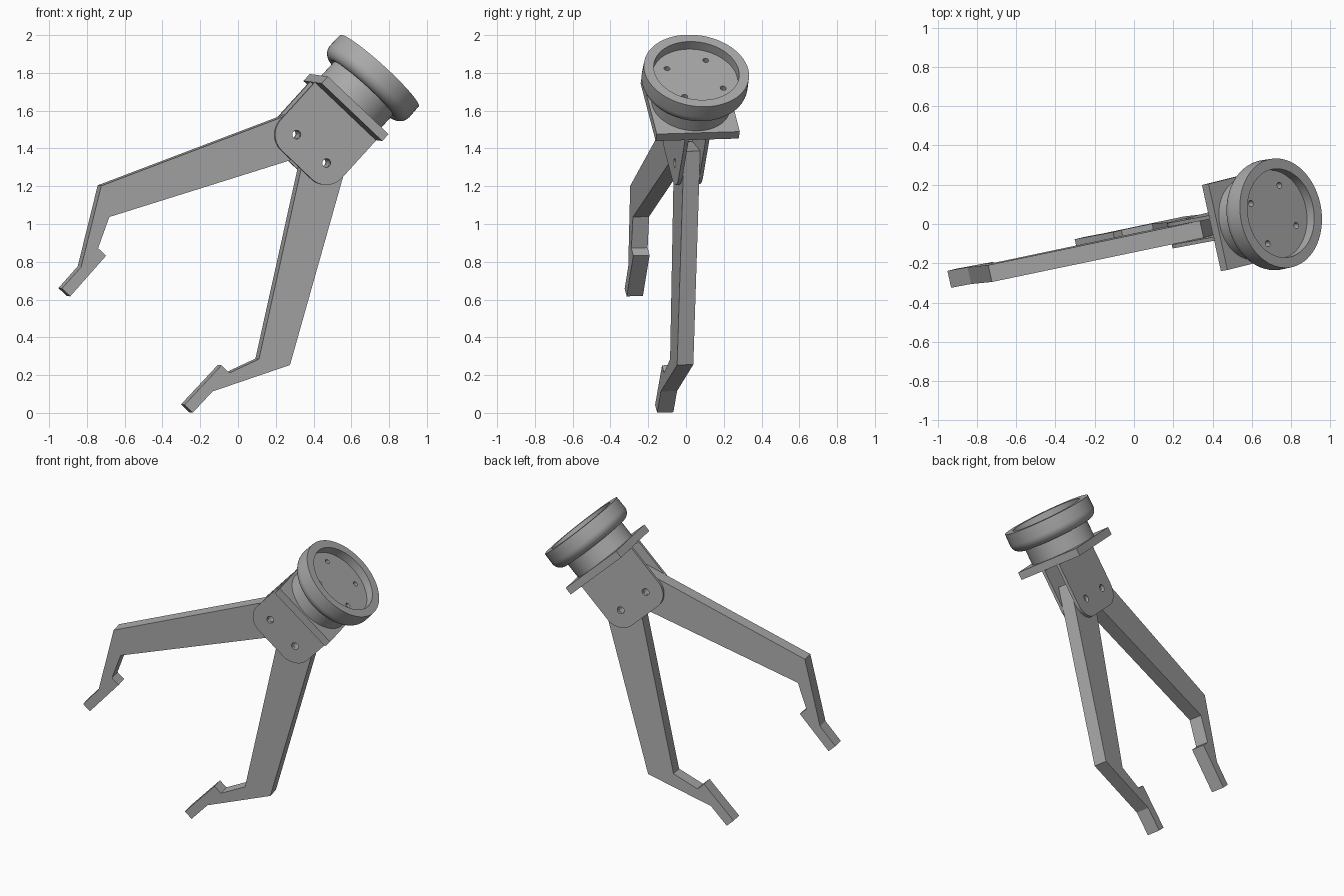
import bpy, bmesh, math
from mathutils import Matrix, Vector

old = bpy.data.objects.get("Cube")
if old:
    bpy.data.objects.remove(old)

# One flat grey
grey = bpy.data.materials.new("machined_grey")
grey.use_nodes = True
tone = (0.4, 0.4, 0.4, 1)
grey.diffuse_color = tone
grey.node_tree.nodes["Principled BSDF"].inputs["Base Color"].default_value = tone

# Tilted frame: local x spreads the fingers, y is thickness, z is the wrist axis
normal = Vector((-0.22, 1, 0.03)).normalized()
axis = Vector((0.667, 0.1245, 0.735))
axis = (axis - normal * axis.dot(normal)).normalized()
side = normal.cross(axis)
FRAME = Matrix.Translation((0.375, -0.0145, 1.4)) @ Matrix((side, normal, axis)).transposed().to_4x4()


def finish(name, bm, smooth=False):
    bmesh.ops.recalc_face_normals(bm, faces=bm.faces)
    mesh = bpy.data.meshes.new(name)
    bm.to_mesh(mesh)
    bm.free()
    mesh.materials.append(grey)
    ob = bpy.data.objects.new(name, mesh)
    bpy.context.collection.objects.link(ob)
    ob.matrix_world = FRAME
    if smooth:
        activate(ob)
        bpy.ops.object.shade_smooth_by_angle(angle=math.radians(35))
    return ob


def activate(ob):
    bpy.context.view_layer.update()
    bpy.ops.object.select_all(action='DESELECT')
    ob.select_set(True)
    bpy.context.view_layer.objects.active = ob


def prism(name, outline, y0, y1):
    bm = bmesh.new()
    face = bm.faces.new([bm.verts.new((u, y0, v)) for u, v in outline])
    new = bmesh.ops.extrude_face_region(bm, geom=[face])["geom"]
    moved = [g for g in new if isinstance(g, bmesh.types.BMVert)]
    bmesh.ops.translate(bm, verts=moved, vec=(0, y1 - y0, 0))
    return finish(name, bm)


def lathe(name, profile, steps=64):
    bm = bmesh.new()
    verts = [bm.verts.new((r, 0, v)) for r, v in profile]
    edges = [bm.edges.new(pair) for pair in zip(verts, verts[1:])]
    bmesh.ops.spin(bm, geom=verts + edges, cent=(0, 0, 0), axis=(0, 0, 1),
                   angle=math.tau, steps=steps, use_duplicate=False)
    bmesh.ops.remove_doubles(bm, verts=bm.verts, dist=0.0001)
    return finish(name, bm, True)


def drill(ob, places, radius, depth, turn):
    """Cut round holes at the given local places."""
    bm = bmesh.new()
    for place in places:
        bmesh.ops.create_cone(bm, cap_ends=True, segments=24, radius1=radius, radius2=radius,
                              depth=depth, matrix=Matrix.Translation(place) @ turn)
    cutter = finish("hole_cutter", bm)
    cutter.hide_render = True
    mod = ob.modifiers.new("holes", 'BOOLEAN')
    mod.operation = 'DIFFERENCE'
    mod.solver = 'EXACT'
    mod.object = cutter
    activate(ob)
    # Holes go in before any smoothing modifier
    bpy.ops.object.modifier_move_to_index(modifier=mod.name, index=0)
    bpy.ops.object.modifier_apply(modifier=mod.name)
    bpy.data.objects.remove(cutter)


PIVOT = 0.111
ACROSS = Matrix.Rotation(math.pi / 2, 4, 'X')

# Fingers: one cranked bar outline, mirrored
finger = [(0.168, 0.135), (0.70, -0.913), (0.487, -1.30), (0.485, -1.455),
          (0.424, -1.455), (0.428, -1.166), (0.487, -1.166), (0.555, -1.004),
          (0.002, -0.056), (0.002, 0.051)]
for name, s in (("left_finger", 1), ("right_finger", -1)):
    bar = prism(name, [(s * u, v) for u, v in finger], -0.044, 0.044)
    drill(bar, [(s * PIVOT, 0, 0)], 0.023, 0.4, ACROSS)

# Palm plates: rounded lower corners around the pivots
CORNER = 0.116
palm = [(PIVOT + CORNER, 0.275)]
for s, start in ((1, 0), (-1, -math.pi / 2)):
    for i in range(13):
        a = start - i * math.pi / 24
        palm.append((s * PIVOT + CORNER * math.cos(a), CORNER * math.sin(a)))
palm.append((-PIVOT - CORNER, 0.275))
for name, y0, y1 in (("front_palm_plate", -0.066, -0.046), ("back_palm_plate", 0.046, 0.066)):
    plate = prism(name, palm, y0, y1)
    drill(plate, [(PIVOT, 0, 0), (-PIVOT, 0, 0)], 0.023, 0.4, ACROSS)

# Square mounting plate
half = 0.225
prism("mounting_plate", [(-half, 0.27), (half, 0.27), (half, 0.32), (-half, 0.32)], -half, half)

# Wrist collar and rounded flange with a recessed face
profile = [(0, 0.318), (0.21, 0.318), (0.21, 0.43)]
for i in range(9):
    a = -math.pi / 2 + i * math.pi / 16
    profile.append((0.228 + 0.055 * math.cos(a), 0.485 + 0.06 * math.sin(a)))
profile += [(0.281, 0.56), (0.228, 0.56), (0.228, 0.505), (0, 0.505)]
flange = lathe("wrist_flange", profile)
bolts = [(0.16 * math.cos(a), 0.16 * math.sin(a), 0.505)
         for a in (math.radians(59 + 90 * k) for k in range(4))]
drill(flange, bolts, 0.016, 0.1, Matrix.Identity(4))
